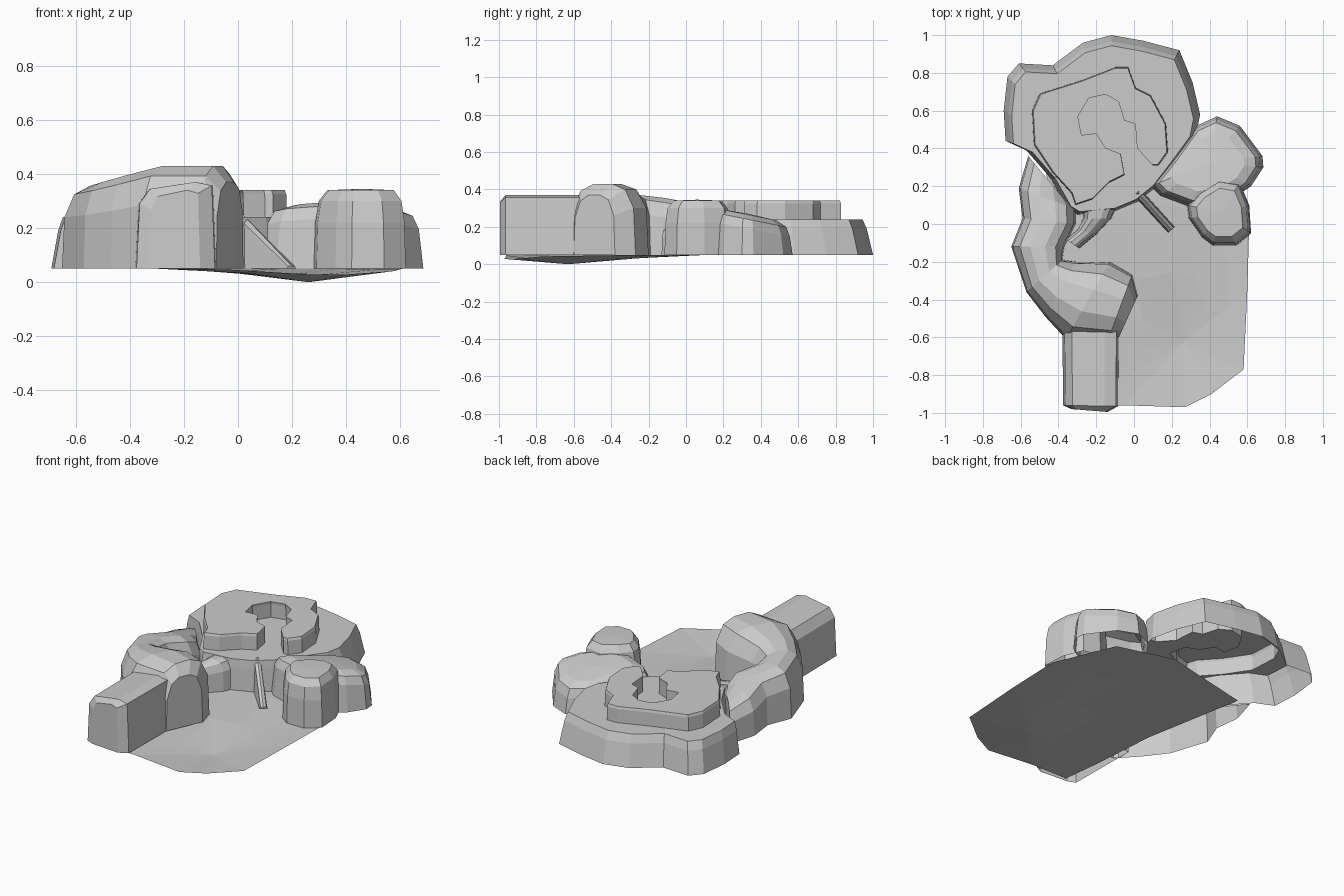
import bpy, bmesh
from math import hypot

if "Cube" in bpy.data.objects:
    bpy.data.objects.remove(bpy.data.objects["Cube"])

BASE = 0.05


def finish(bm, name):
    bmesh.ops.recalc_face_normals(bm, faces=bm.faces)
    me = bpy.data.meshes.new(name)
    bm.to_mesh(me)
    bm.free()
    ob = bpy.data.objects.new(name, me)
    bpy.context.collection.objects.link(ob)
    return ob


def walls(bm, outline, rings, c=(0, 0), tilt=0):
    """Stack rings of an outline, each shrunk by k towards c; returns the last ring."""
    prev = None
    for k, z in rings:
        ring = []
        for x, y in outline:
            px, py = x + (c[0] - x) * k, y + (c[1] - y) * k
            ring.append(bm.verts.new((px, py, z + (tilt * (py - c[1]) if k else 0))))
        if prev:
            for i in range(len(ring)):
                j = (i + 1) % len(ring)
                bm.faces.new((prev[i], prev[j], ring[j], ring[i]))
        prev = ring
    return prev


def lobe(name, outline, rings, c, tilt=0):
    bm = bmesh.new()
    top = walls(bm, outline, rings, c, tilt)
    mid = bm.verts.new((*c, rings[-1][1] + 0.005))
    for i in range(len(top)):
        bm.faces.new((top[i], top[(i + 1) % len(top)], mid))
    finish(bm, name)


PROFILE = [(0, 0), (.03, .62), (.16, .9), (.36, 1), (.64, 1), (.84, .92), (.97, .66), (1, 0)]


def sweep(name, sections, profile=PROFILE):
    """Open-bottomed rounded ridge through (left point, right point, top height)."""
    bm = bmesh.new()
    rows = []
    for (lx, ly), (rx, ry), h in sections:
        rows.append([bm.verts.new((lx + (rx - lx) * t, ly + (ry - ly) * t,
                                   BASE + (h - BASE) * f)) for t, f in profile])
    for a, b in zip(rows, rows[1:]):
        for i in range(len(a) - 1):
            bm.faces.new((a[i], a[i + 1], b[i + 1], b[i]))
    bm.faces.new(rows[0])
    bm.faces.new(rows[-1])
    finish(bm, name)


# Flower: wide lower petals with the raised spiral petal on top, one open shell
outer = [(-.12, 1), (-.27, .96), (-.43, .84), (-.61, .85), (-.67, .78), (-.69, .6), (-.68, .44),
         (-.57, .39), (-.44, .24), (-.35, .08), (-.3, .05), (-.1, .07), (.02, .12), (.12, .2),
         (.22, .33), (.33, .48), (.35, .58), (.31, .75), (.24, .92), (.05, .97)]
spiral = [(.13, .31), (.18, .38), (.17, .53), (.09, .68), (.01, .72), (-.03, .83), (-.1, .83),
          (-.28, .76), (-.5, .69), (-.54, .6), (-.53, .42), (-.43, .27), (-.33, .16), (-.31, .1),
          (-.22, .13), (-.13, .22), (-.05, .26), (-.07, .37), (-.15, .4), (-.2, .48), (-.28, .47),
          (-.3, .57), (-.24, .67), (-.15, .69), (-.08, .65), (-.05, .55), (.01, .53), (.02, .4),
          (.1, .31)]
bm = bmesh.new()
rim = walls(bm, outer, [(0, BASE), (.045, .19), (.075, .24)], (-.12, .25))
bottom_i = len(bm.verts)
top = walls(bm, spiral, [(0, .24), (.005, .325), (.02, .34)], (-.17, .5))
bm.faces.new(top)
bm.verts.ensure_lookup_table()
foot = bm.verts[bottom_i:bottom_i + len(spiral)]
loops = [bm.edges.get((r[i], r[(i + 1) % len(r)])) for r in (rim, foot) for i in range(len(r))]
bmesh.ops.triangle_fill(bm, edges=loops, use_beauty=True)
finish(bm, "flower_petals")

# Two rounded petals on the right
lobe("rear_side_petal",
     [(.2, .34), (.33, .52), (.44, .57), (.56, .52), (.68, .36), (.685, .3), (.62, .2), (.5, .12),
      (.3, .09), (.14, .15), (.09, .2)],
     [(0, BASE), (.06, .19), (.14, .24), (.35, .265)], (.4, .33), -.2)
lobe("front_side_petal",
     [(.28, .1), (.29, .03), (.36, -.07), (.42, -.115), (.54, -.115), (.62, -.05), (.61, .1),
      (.56, .22), (.45, .24), (.34, .17)],
     [(0, BASE), (.03, .22), (.1, .3), (.28, .34)], (.46, .06))

# Curling stem that swells towards the front
sweep("curled_stem", [
    ((-.56, .36), (-.36, .12), .25), ((-.61, .19), (-.31, .08), .29),
    ((-.59, .03), (-.31, .0), .33), ((-.65, -.12), (-.37, -.12), .355),
    ((-.57, -.36), (-.38, -.19), .37), ((-.47, -.49), (-.31, -.2), .395),
    ((-.36, -.61), (-.13, -.2), .43), ((-.14, -.62), (-.01, -.27), .43),
    ((-.08, -.6), (.02, -.38), .37)])

# Stem end
sweep("stem_end", [((-.38, -.5), (-.08, -.5), .37), ((-.375, -.96), (-.085, -.965), .37),
                   ((-.33, -.98), (-.14, -.995), .34)],
      [(0, 0), (.04, .75), (.17, .92), (.75, 1), (.96, .96), (1, 0)])

# Small leaf between stem and flower
sweep("small_leaf", [((-.27, .12), (-.09, .1), .24), ((-.27, .03), (-.12, .03), .235),
                     ((-.3, -.03), (-.2, -.055), .21), ((-.36, -.08), (-.29, -.13), .19)])

# Thin sloping fin in front of the flower
sweep("front_fin", [((0, .15), (.035, .185), .25), ((.18, -.045), (.215, -.015), .06)],
      [(0, 0), (.15, .92), (.5, 1), (.85, .92), (1, 0)])

# Shallow dished backing sheet
edge = [(.58, -.77), (.6, -.35), (.61, 0), (.45, .38), (.1, .48), (-.48, .35), (-.36, -.3),
        (-.33, -.7), (-.3, -.96), (-.05, -.96), (.27, -.97), (.41, -.9)]
bm = bmesh.new()
cx, cy = .26, -.63
inner = walls(bm, edge, [(0, 0), (.33, 0), (.66, 0)], (cx, cy))
mid = bm.verts.new((cx, cy, 0))
for i in range(len(inner)):
    bm.faces.new((inner[i], inner[(i + 1) % len(inner)], mid))
for v in bm.verts:
    v.co.z = BASE * min(1, hypot((v.co.x - cx) / .4, (v.co.y - cy) / .6))
finish(bm, "backing_sheet")
